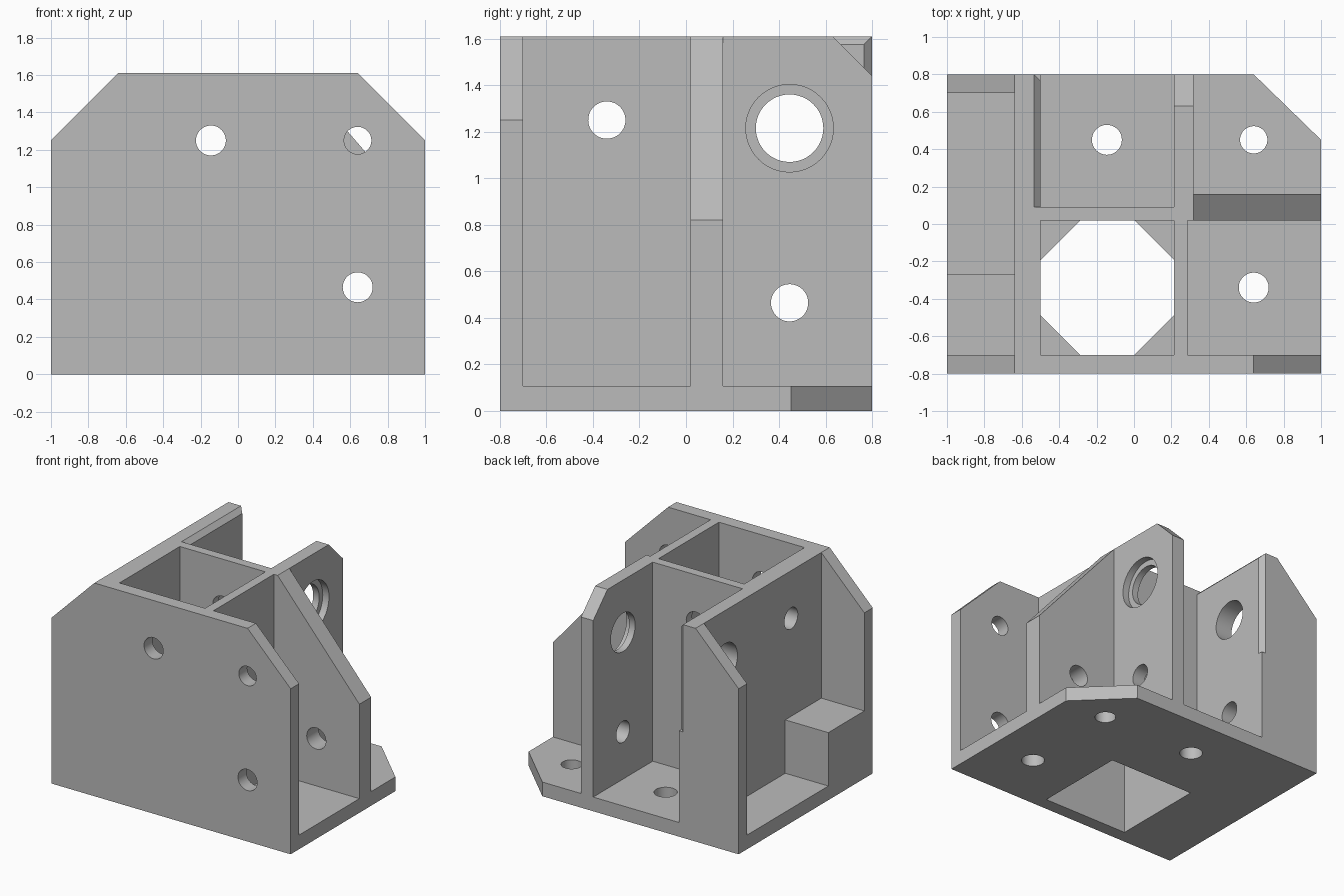
import bpy
import bmesh
import math

cube = bpy.data.objects.get("Cube")
if cube:
    bpy.data.objects.remove(cube, do_unlink=True)

GREY = (0.5, 0.5, 0.5, 1.0)
grey = bpy.data.materials.new("plain grey")
grey.use_nodes = True
grey.diffuse_color = GREY
grey.node_tree.nodes["Principled BSDF"].inputs["Base Color"].default_value = GREY

FLOOR, TOP = 0.107, 1.61
X, Y, Z = range(3)


def prism(name, axis, profile, lo, hi):
    """Extrude a 2D profile along an axis; the profile uses the other two axes in order."""
    def point(p, depth):
        co = list(p)
        co.insert(axis, depth)
        return co
    bm = bmesh.new()
    face = bm.faces.new([bm.verts.new(point(p, lo)) for p in profile])
    ext = bmesh.ops.extrude_face_region(bm, geom=[face])
    for v in ext["geom"]:
        if isinstance(v, bmesh.types.BMVert):
            v.co[axis] = hi
    bmesh.ops.recalc_face_normals(bm, faces=bm.faces[:])
    mesh = bpy.data.meshes.new(name)
    bm.to_mesh(mesh)
    bm.free()
    mesh.materials.append(grey)
    ob = bpy.data.objects.new(name, mesh)
    bpy.context.collection.objects.link(ob)
    return ob


def rect(a, b, c, d):
    return [(a, c), (b, c), (b, d), (a, d)]


def box(name, x, y, z):
    return prism(name, Z, rect(*x, *y), *z)


def cut(ob, cutter):
    """Subtract a cutter from a part, then discard the cutter."""
    cutter.hide_render = True
    mod = ob.modifiers.new("cut", "BOOLEAN")
    mod.object = cutter
    mod.operation = "DIFFERENCE"
    mod.solver = "EXACT"
    bpy.context.view_layer.update()
    deps = bpy.context.evaluated_depsgraph_get()
    mesh = bpy.data.meshes.new_from_object(ob.evaluated_get(deps))
    ob.modifiers.clear()
    ob.data = mesh
    bpy.data.objects.remove(cutter, do_unlink=True)


def drill(ob, axis, u, v, r, lo=-2, hi=2):
    n = 48
    circle = [(u + r * math.cos(math.tau * i / n), v + r * math.sin(math.tau * i / n))
              for i in range(n)]
    cut(ob, prism("drill", axis, circle, lo, hi))


# Base plate with a clipped corner, a square opening and bolt holes
base = prism("base_plate", Z,
             [(-1, -0.8), (1, -0.8), (1, 0.45), (0.64, 0.8), (-1, 0.8)], 0, FLOOR)
cut(base, box("opening", (-0.5, 0.215), (-0.7, 0.02), (-1, 1)))
for x, y, r in ((-0.145, 0.45, 0.08), (0.64, 0.45, 0.073), (0.64, -0.34, 0.08)):
    drill(base, Z, x, y, r)

# Front wall with sloping shoulders
front = prism("front_wall", Y, [(-1, FLOOR), (1, FLOOR), (1, 1.25), (0.64, TOP),
                                (-0.64, TOP), (-1, 1.25)], -0.8, -0.7)
for x, z, r in ((-0.145, 1.25, 0.08), (0.64, 1.25, 0.073), (0.64, 0.465, 0.08)):
    drill(front, Y, x, z, r)

# Rear shoulder plate and step block in the side bay
prism("rear_shoulder", Y, [(-1, FLOOR), (-0.64, FLOOR), (-0.64, TOP), (-1, 1.25)], 0.7, 0.8)
box("step_block", (-1, -0.64), (-0.7, -0.27), (FLOOR, 0.51))

# Long wall: plain front half, chamfered rear half
long_front = box("long_wall_front", (-0.64, -0.5), (-0.7, 0.09), (FLOOR, TOP))
drill(long_front, X, -0.34, 1.25, 0.08)
long_rear = prism("long_wall_rear", Y, [(-0.64, FLOOR), (-0.5, FLOOR), (-0.5, 1.575),
                                        (-0.535, TOP), (-0.64, TOP)], 0.09, 0.8)
cut(long_rear, prism("edge_chamfer", Z, [(-0.535, 0.8), (-0.5, 0.765), (-0.4, 0.765),
                                         (-0.4, 0.9), (-0.535, 0.9)], 0.8, 2))
drill(long_rear, X, 0.445, 1.215, 0.145)
drill(long_rear, X, 0.445, 0.465, 0.08)

# Walls closing the square well
well_back = box("well_back_wall", (-0.5, 0.215), (0.02, 0.09), (FLOOR, TOP))
drill(well_back, Y, -0.145, 1.25, 0.08)
well_side = box("well_side_wall", (0.215, 0.285), (-0.7, 0.02), (FLOOR, TOP))
drill(well_side, X, -0.34, 1.25, 0.08)

# Corner webs inside the well
for sx in (-1, 1):
    for sy in (-1, 1):
        cx, cy = -0.1425 + sx * 0.3575, -0.34 + sy * 0.36
        prism("well_corner_web", Z, [(cx, cy), (cx - sx * 0.213, cy), (cx, cy - sy * 0.213)],
              0.72, 0.8)

# Rear bearing wall with clipped top corner and stepped bore
bearing = prism("bearing_wall", X, [(0.02, FLOOR), (0.8, FLOOR), (0.8, 1.44),
                                    (0.63, TOP), (0.02, TOP)], 0.215, 0.317)
drill(bearing, X, 0.445, 1.215, 0.145)
drill(bearing, X, 0.445, 1.215, 0.188, 0.265, 1)
drill(bearing, X, 0.445, 0.465, 0.08)

# Sloping brace wall
brace = prism("brace_wall", Y, [(0.317, FLOOR), (1, FLOOR), (1, 0.82), (0.317, TOP)], 0.02, 0.16)
drill(brace, Y, 0.64, 0.465, 0.08)

# Smooth bores, crisp edges
bpy.ops.object.select_all(action="DESELECT")
for ob in bpy.context.collection.objects:
    if ob.type == "MESH" and grey.name in ob.data.materials:
        ob.select_set(True)
        bpy.context.view_layer.objects.active = ob
bpy.ops.object.shade_smooth_by_angle(angle=math.radians(25))
